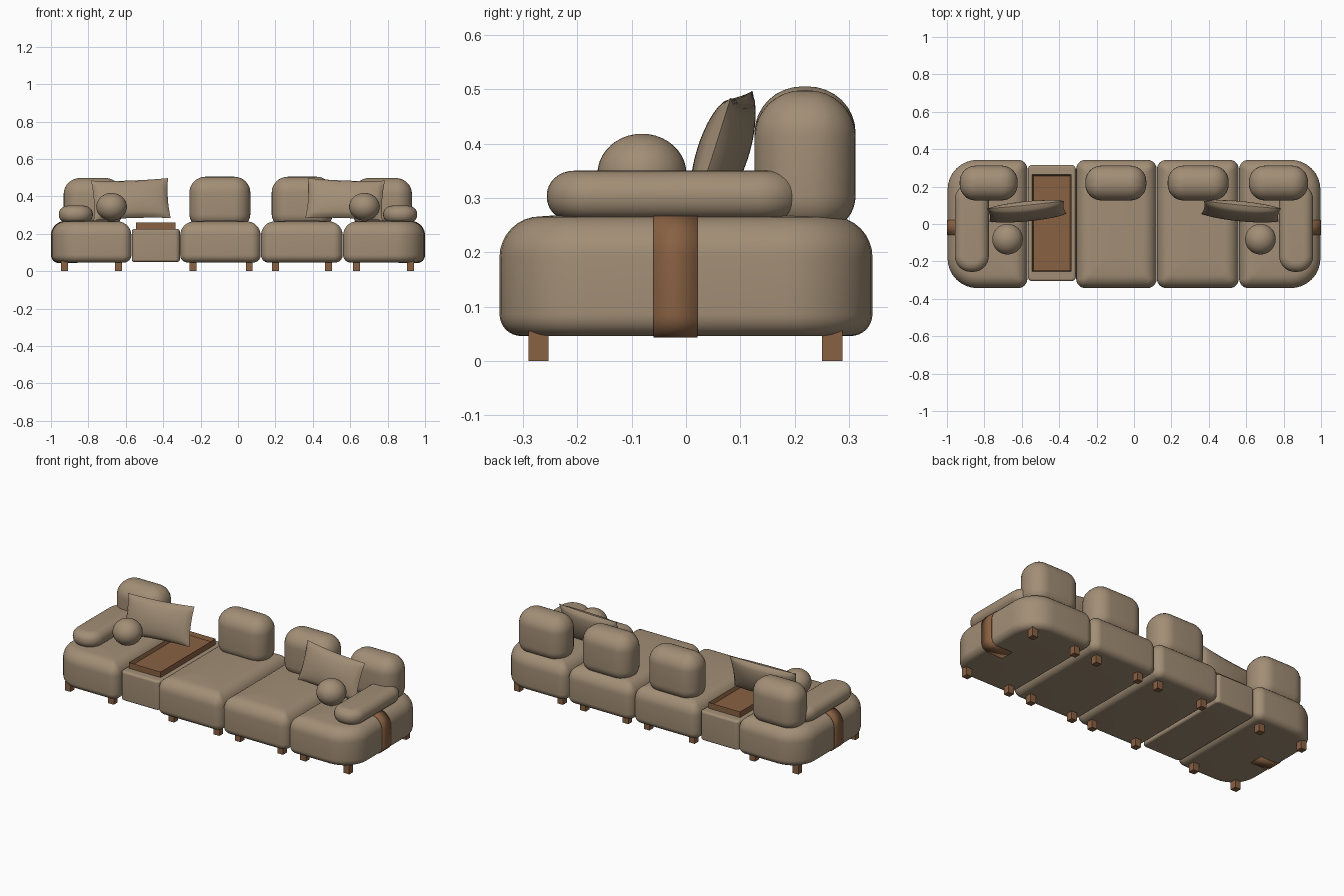
import bpy, bmesh
from math import sin, cos, pi, radians
from mathutils import Matrix

if "Cube" in bpy.data.objects:
    bpy.data.objects.remove(bpy.data.objects["Cube"])


def material(name, rgb):
    m = bpy.data.materials.new(name)
    m.use_nodes = True
    m.diffuse_color = (*rgb, 1)
    m.node_tree.nodes["Principled BSDF"].inputs["Base Color"].default_value = (*rgb, 1)
    return m


FABRIC = material("taupe fabric", (0.36, 0.27, 0.18))
WOOD = material("brown wood", (0.25, 0.12, 0.055))


def finish(name, bm, mat, smooth=True):
    bmesh.ops.recalc_face_normals(bm, faces=bm.faces)
    me = bpy.data.meshes.new(name)
    bm.to_mesh(me)
    bm.free()
    me.materials.append(mat)
    ob = bpy.data.objects.new(name, me)
    bpy.context.collection.objects.link(ob)
    if smooth:
        bpy.ops.object.select_all(action='DESELECT')
        ob.select_set(True)
        bpy.context.view_layer.objects.active = ob
        bpy.ops.object.shade_smooth_by_angle(angle=radians(45))
    return ob


def edge_profile(z0, z1, bottom, top, n=8):
    """(inset, height) pairs from the underside to the top; bottom and top are (inset, height) radii."""
    pts = []
    for i in range(n + 1):
        a = pi / 2 * i / n
        pts.append((bottom[0] * (1 - sin(a)), z0 + bottom[1] * (1 - cos(a))))
    for i in range(n + 1):
        a = pi / 2 * i / n
        pts.append((top[0] * (1 - cos(a)), z1 - top[1] * (1 - sin(a))))
    return pts


def cushion(name, x, y, z, corners, bottom, top, crown=0.0):
    """Rounded block; corners are plan radii: right-back, left-back, left-front, right-front in x/y order."""
    bm = bmesh.new()
    profile = edge_profile(*z, bottom, top)
    if crown:
        profile += [(top[0] + 0.05, z[1] + crown * 0.7), (top[0] + 0.1, z[1] + crown)]
    signs = [(1, 1), (-1, 1), (-1, -1), (1, -1)]
    half = min(x[1] - x[0], y[1] - y[0]) / 2
    rings = []
    for d, h in profile:
        ring = []
        for k, (sx, sy) in enumerate(signs):
            r = min(max(corners[k] - d, 0.02), half - d - 0.001)
            cx = (x[1] - d - r) if sx > 0 else (x[0] + d + r)
            cy = (y[1] - d - r) if sy > 0 else (y[0] + d + r)
            for i in range(9):
                a = pi / 2 * (k + i / 8)
                ring.append(bm.verts.new((cx + r * cos(a), cy + r * sin(a), h)))
        rings.append(ring)
    for a, b in zip(rings, rings[1:]):
        for i in range(len(a)):
            j = (i + 1) % len(a)
            bm.faces.new((a[i], a[j], b[j], b[i]))
    bm.faces.new(rings[0])
    bm.faces.new(rings[-1])
    return finish(name, bm, FABRIC)


def box(name, x, y, z, mat):
    bm = bmesh.new()
    bmesh.ops.create_cube(bm, size=1)
    for v in bm.verts:
        v.co = [lo + (c + 0.5) * (hi - lo) for c, (lo, hi) in zip(v.co, (x, y, z))]
    return finish(name, bm, mat, False)


# Seat modules with legs and backrests
BIG, SMALL = 0.16, 0.05
SEAT_Z, SEAT_BOTTOM, SEAT_TOP = (0.046, 0.266), (0.04, 0.04), (0.075, 0.075)
modules = [
    ("right_end", (-0.997, -0.57), (SMALL, BIG, BIG, SMALL), (-0.932, -0.622), 0.498, (-0.928, -0.64)),
    ("centre_right", (-0.309, 0.121), (SMALL,) * 4, (-0.26, 0.066), 0.505, (-0.24, 0.06)),
    ("centre_left", (0.123, 0.56), (SMALL,) * 4, (0.18, 0.506), 0.505, (0.2, 0.483)),
    ("left_end", (0.562, 0.997), (BIG, SMALL, SMALL, BIG), (0.615, 0.93), 0.498, (0.634, 0.922)),
]
for side, x, corners, back_x, back_top, leg_x in modules:
    cushion(side + "_seat", x, (-0.343, 0.343), SEAT_Z, corners, SEAT_BOTTOM, SEAT_TOP, 0.005)
    cushion(side + "_backrest", back_x, (0.126, 0.312), (0.245, back_top),
            (0.085,) * 4, (0.05, 0.06), (0.088, 0.085))
    for lx in leg_x:
        for place, ly in (("front", -0.271), ("back", 0.269)):
            box(side + "_" + place + "_leg", (lx - 0.0185, lx + 0.0185),
                (ly - 0.0185, ly + 0.0185), (0, 0.055), WOOD)

# Low table block with a recessed tray
cushion("table_base", (-0.568, -0.311), (-0.306, 0.316), (0.05, 0.226),
        (0.025,) * 4, (0.012, 0.012), (0.014, 0.014))
tray = bmesh.new()
bmesh.ops.create_cube(tray, size=1)
bmesh.ops.transform(tray, verts=tray.verts, matrix=Matrix.Translation((-0.44, 0.005, 0.241))
                    @ Matrix.Diagonal((0.21, 0.52, 0.04, 1)))
lid = [f for f in tray.faces if f.normal.z > 0.9]
bmesh.ops.inset_region(tray, faces=lid, thickness=0.01)
bmesh.ops.translate(tray, verts=lid[0].verts, vec=(0, 0, -0.022))
finish("tray", tray, WOOD, False)


def pillow(name, side):
    """Pinched scatter cushion made of two domed sheets joined at a seam."""
    bm = bmesh.new()
    nu, nv = 28, 18
    for face in (-1, 1):
        grid = []
        for i in range(nu + 1):
            u = -1 + 2 * i / nu
            row = []
            for j in range(nv + 1):
                v = -1 + 2 * j / nv
                bulge = ((1 - u * u) * (1 - v * v)) ** 0.45
                row.append(bm.verts.new((0.207 * u * (1 - 0.04 * (1 - v * v)), face * 0.044 * bulge,
                                         0.112 * v * (1 - 0.06 * (1 - u * u)))))
            grid.append(row)
        for i in range(nu):
            for j in range(nv):
                bm.faces.new((grid[i][j], grid[i + 1][j], grid[i + 1][j + 1], grid[i][j + 1]))
    bmesh.ops.remove_doubles(bm, verts=bm.verts, dist=0.0002)
    ob = finish(name, bm, FABRIC)
    ob.matrix_world = (Matrix.Translation((side * 0.573, 0.068, 0.384))
                       @ Matrix.Rotation(radians(-5 * side), 4, 'Z')
                       @ Matrix.Rotation(radians(-18), 4, 'X')
                       @ Matrix.Rotation(radians(2 * side), 4, 'Y'))


def strap(name, side):
    """Thin band following the end of the seat from underside to armrest."""
    bm = bmesh.new()
    path = edge_profile(*SEAT_Z, SEAT_BOTTOM, SEAT_TOP)
    path = [(0.14, SEAT_Z[0])] + path + [(0.1, SEAT_Z[1] + 0.002)]
    rows = [[bm.verts.new((side * (0.998 - d), y, z + (-0.001 if z < 0.1 else 0.001)))
             for y in (-0.06, 0.021)] for d, z in path]
    for a, b in zip(rows, rows[1:]):
        bm.faces.new((a[0], a[1], b[1], b[0]))
    ob = finish(name, bm, WOOD)
    mod = ob.modifiers.new("thickness", 'SOLIDIFY')
    mod.thickness, mod.offset = 0.004, 0


# Paired parts: armrest, strap, scatter cushion and ball cushion
for label, s in (("left", 1), ("right", -1)):
    cushion(label + "_armrest", sorted((s * 0.776, s * 0.958)), (-0.256, 0.216), (0.262, 0.35),
            (0.085,) * 4, (0.035, 0.04), (0.05, 0.045))
    strap(label + "_strap", s)
    pillow(label + "_scatter_cushion", s)
    ball = bmesh.new()
    bmesh.ops.create_uvsphere(ball, u_segments=32, v_segments=20, radius=1)
    bmesh.ops.transform(ball, verts=ball.verts, matrix=Matrix.Translation((s * 0.676, -0.081, 0.344))
                        @ Matrix.Diagonal((0.082, 0.082, 0.074, 1)))
    finish(label + "_ball_cushion", ball, FABRIC)
